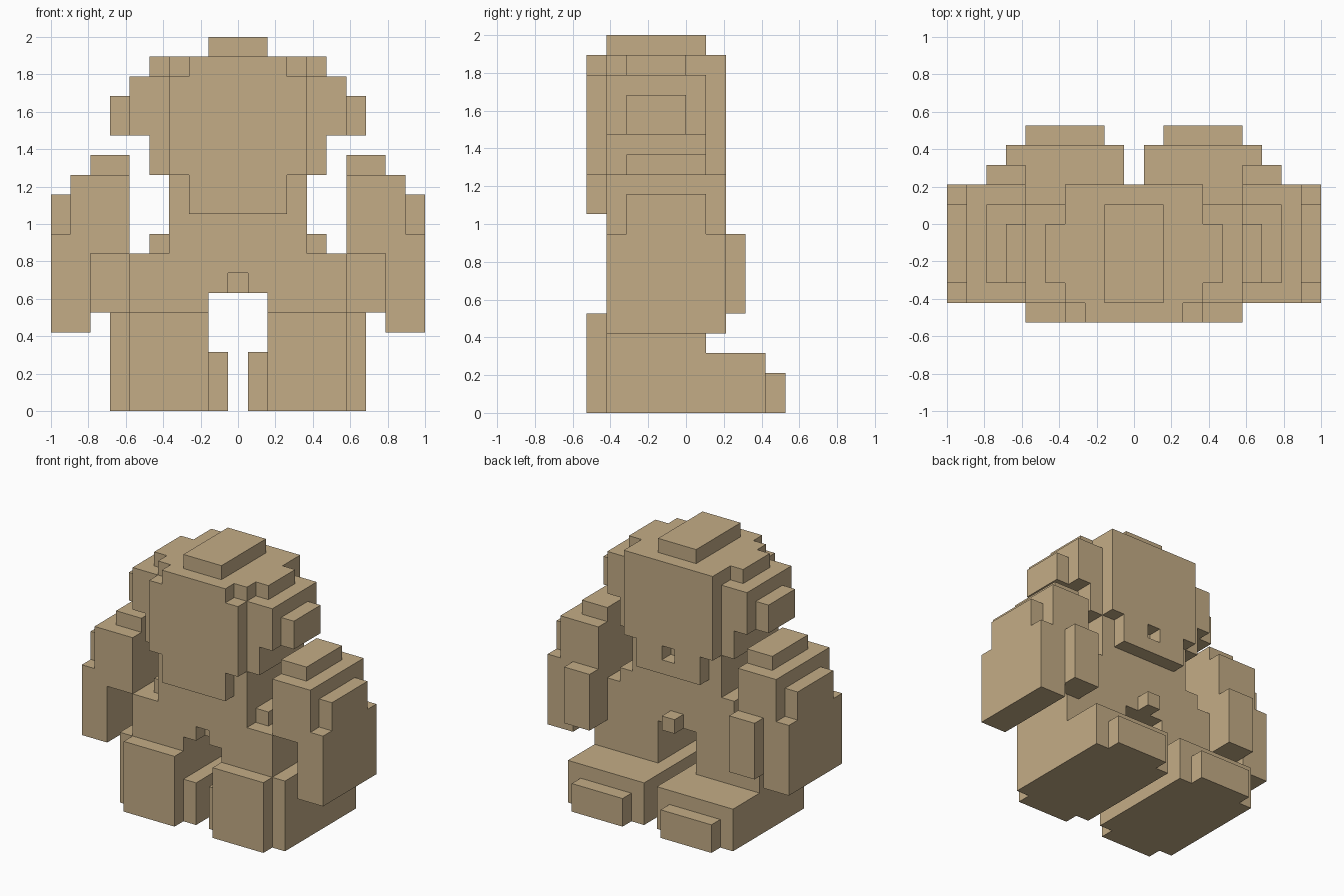
import bpy, bmesh
from mathutils import Vector

if "Cube" in bpy.data.objects:
    bpy.data.objects.remove(bpy.data.objects["Cube"])

U = 2 / 19            # one block
cells = {}            # (x, y, z) -> part name; x cells are centred on whole numbers


def box(part, x0, x1, y0, y1, z0, z1, mirror=False):
    """Fill a box given by block edges; mirrored boxes get a left and a right part."""
    for i in range(round(x0 + 0.5), round(x1 + 0.5)):
        for j in range(y0, y1):
            for k in range(z0, z1):
                for s in ((1, -1) if mirror else (1,)):
                    name = part
                    if mirror:
                        name = ("right_" if s > 0 else "left_") + part
                    if part is None:
                        cells.pop((i, j, k), None)
                    else:
                        cells.setdefault((s * i, j, k), name)


# head: core, rounded sides, ears, top knob
box("head", -2.5, 2.5, -5, 2, 10, 18)
box("head", -3.5, 3.5, -5, 2, 12, 17)
box("head", -3.5, 3.5, -4, 2, 17, 18)
box("head", -4.5, 4.5, -4, 1, 12, 14)
box("head", -5.5, 5.5, -4, 1, 14, 17)
box("head", -4.5, 4.5, -3, 0, 17, 18)
box("top_knob", -1.5, 1.5, -4, 1, 18, 19)
box("ear", 5.5, 6.5, -3, 0, 14, 16, True)
box(None, -0.5, 0.5, 1, 2, 11, 12)        # small square hole in the head

# torso: chest, hips, side tabs, nub and notch
box("torso", -3.5, 3.5, -4, 1, 8, 12)
box("torso", -5.5, 5.5, -4, 1, 6, 8)
box("torso", -4.5, 4.5, -3, 1, 8, 9)
box("nub", -0.5, 0.5, 1, 2, 6, 7)
box(None, -0.5, 0.5, -4, -3, 6, 7)

# arms: shoulder, upper arm, forearm, hand
box("shoulder", 5.5, 7.5, -3, 1, 12, 13, True)
box("arm", 5.5, 8.5, -4, 2, 8, 12, True)
box("arm", 7.5, 9.5, -4, 2, 4, 9, True)
box("arm", 8.5, 9.5, -3, 1, 9, 11, True)
box("hand", 5.5, 7.5, 1, 3, 5, 9, True)

# legs: thigh, front pad, inner foot, foot, toe
box("leg", 1.5, 5.5, -4, 1, 0, 6, True)
box("leg", 1.5, 6.5, -4, 1, 0, 5, True)
box("leg", 1.5, 5.5, -5, -4, 0, 5, True)
box("foot", 0.5, 6.5, -4, 4, 0, 3, True)
box("toe", 1.5, 5.5, 4, 5, 0, 2, True)

mat = bpy.data.materials.new("tan")
mat.diffuse_color = (0.55, 0.415, 0.24, 1)
mat.use_nodes = True
mat.node_tree.nodes["Principled BSDF"].inputs["Base Color"].default_value = mat.diffuse_color

# one object per part, made of its exposed block faces only
for part in sorted(set(cells.values())):
    bm = bmesh.new()
    for c, name in cells.items():
        if name != part:
            continue
        centre = Vector((c[0], c[1] + 0.5, c[2] + 0.5))
        for axis in range(3):
            for s in (1, -1):
                near = list(c)
                near[axis] += s
                if tuple(near) in cells:
                    continue
                n, a, b = Vector(), Vector(), Vector()
                n[axis] = s / 2
                a[(axis + 1) % 3] = 0.5
                b[(axis + 2) % 3] = 0.5 * s
                quad = [centre + n + p * a + q * b
                        for p, q in ((-1, -1), (1, -1), (1, 1), (-1, 1))]
                bm.faces.new([bm.verts.new(v * U) for v in quad])
    bmesh.ops.remove_doubles(bm, verts=bm.verts, dist=0.001)
    bmesh.ops.dissolve_limit(bm, angle_limit=0.01, verts=bm.verts, edges=bm.edges)
    mesh = bpy.data.meshes.new(part)
    bm.to_mesh(mesh)
    bm.free()
    mesh.materials.append(mat)
    bpy.context.collection.objects.link(bpy.data.objects.new(part, mesh))
